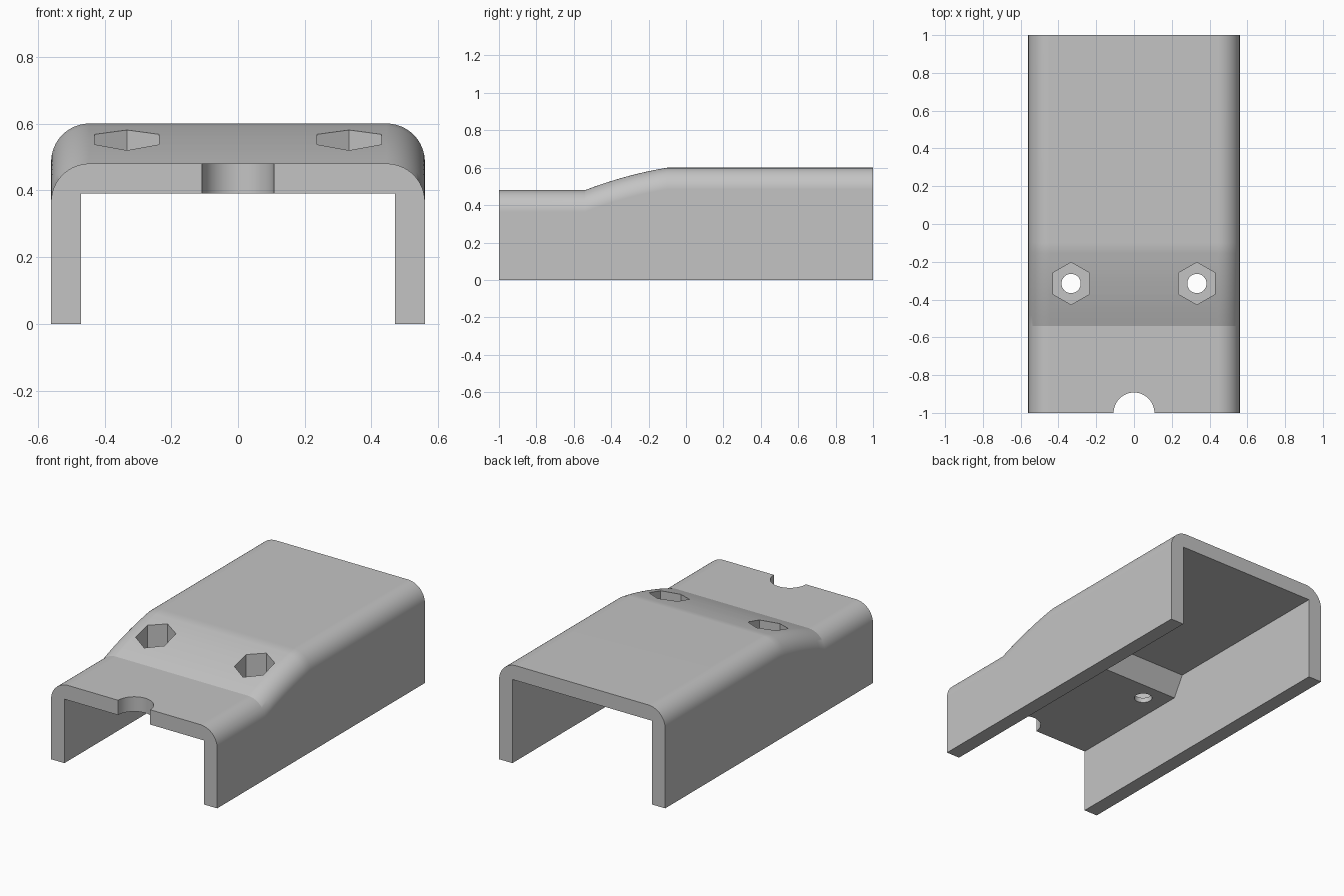
import bpy, bmesh, math
from mathutils import Matrix, Vector

cube = bpy.data.objects.get("Cube")
if cube:
    bpy.data.objects.remove(cube, do_unlink=True)

HALF_W, FILLET, WALL = 0.56, 0.115, 0.09
LOW, HIGH = 0.48, 0.60
RAMP_START, RAMP_END = -0.54, -0.10

grey = bpy.data.materials.new("plain grey")
grey.use_nodes = True
colour = (0.55, 0.55, 0.55, 1)
grey.diffuse_color = colour
grey.node_tree.nodes["Principled BSDF"].inputs["Base Color"].default_value = colour


def make_object(name, bm):
    bmesh.ops.recalc_face_normals(bm, faces=bm.faces)
    mesh = bpy.data.meshes.new(name)
    bm.to_mesh(mesh)
    bm.free()
    mesh.materials.append(grey)
    obj = bpy.data.objects.new(name, mesh)
    bpy.context.collection.objects.link(obj)
    return obj


def loft(name, rings):
    """Skin a list of equal-length closed rings and cap both ends."""
    bm = bmesh.new()
    loops = [[bm.verts.new(p) for p in ring] for ring in rings]
    for a, b in zip(loops, loops[1:]):
        for i in range(len(a)):
            j = (i + 1) % len(a)
            bm.faces.new((a[i], a[j], b[j], b[i]))
    bm.faces.new(loops[0])
    bm.faces.new(loops[-1])
    return make_object(name, bm)


def prism(name, x, y, z0, z1, radius, sides, turn=0.0):
    bm = bmesh.new()
    place = Matrix.Translation((x, y, (z0 + z1) / 2)) @ Matrix.Rotation(turn, 4, "Z")
    bmesh.ops.create_cone(bm, cap_ends=True, segments=sides, radius1=radius,
                          radius2=radius, depth=z1 - z0, matrix=place)
    return make_object(name, bm)


def section(y, top, steps=16):
    """Cross-section with rounded upper corners."""
    points = [(HALF_W, y, 0)]
    for side, start in ((1, 0), (-1, math.pi / 2)):
        for i in range(steps + 1):
            a = start + math.pi / 2 * i / steps
            points.append((side * (HALF_W - FILLET) + FILLET * math.cos(a), y,
                           top - FILLET + FILLET * math.sin(a)))
    return points + [(-HALF_W, y, 0)]


# Outer body: low front, gently arched ramp, high rear
stations = [(-1, LOW)]
RAMP_STEPS = 8
for i in range(RAMP_STEPS + 1):
    t = i / RAMP_STEPS
    y = RAMP_START + t * (RAMP_END - RAMP_START)
    stations.append((y, LOW + (HIGH - LOW) * (1.4 * t - 0.4 * t * t)))
stations.append((1, HIGH))
body = loft("channel_cover", [section(y, top) for y, top in stations])

# Inner channel with a stepped ceiling
ceiling = [(-1.1, -0.1), (-1.1, LOW - WALL), (-0.2, LOW - WALL),
           (-0.13, HIGH - WALL), (1.1, HIGH - WALL), (1.1, -0.1)]
inner = HALF_W - WALL
cutters = [loft("channel_cutter", [[(x, y, z) for y, z in ceiling] for x in (-inner, inner)])]

# Front notch, hexagonal nut pockets and bolt holes
cutters.append(prism("notch_cutter", 0, -1, 0.2, 0.8, 0.108, 48))
for side in (-1, 1):
    x, y = side * 0.333, -0.315
    cutters.append(prism("pocket_cutter", x, y, 0.42, 0.8, 0.112, 6))
    cutters.append(prism("hole_cutter", x, y, 0.2, 0.7, 0.051, 32))

bpy.ops.object.select_all(action="DESELECT")
bpy.context.view_layer.objects.active = body
body.select_set(True)
for cutter in cutters:
    cut = body.modifiers.new("cut", "BOOLEAN")
    cut.operation, cut.solver, cut.object = "DIFFERENCE", "EXACT", cutter
    bpy.ops.object.modifier_apply(modifier=cut.name)
    bpy.data.objects.remove(cutter, do_unlink=True)

# Smooth the rounded edges, keep the flats crisp
bpy.ops.object.shade_smooth_by_angle(angle=math.radians(12))
weighted = body.modifiers.new("flat_faces", "WEIGHTED_NORMAL")
weighted.keep_sharp = True
